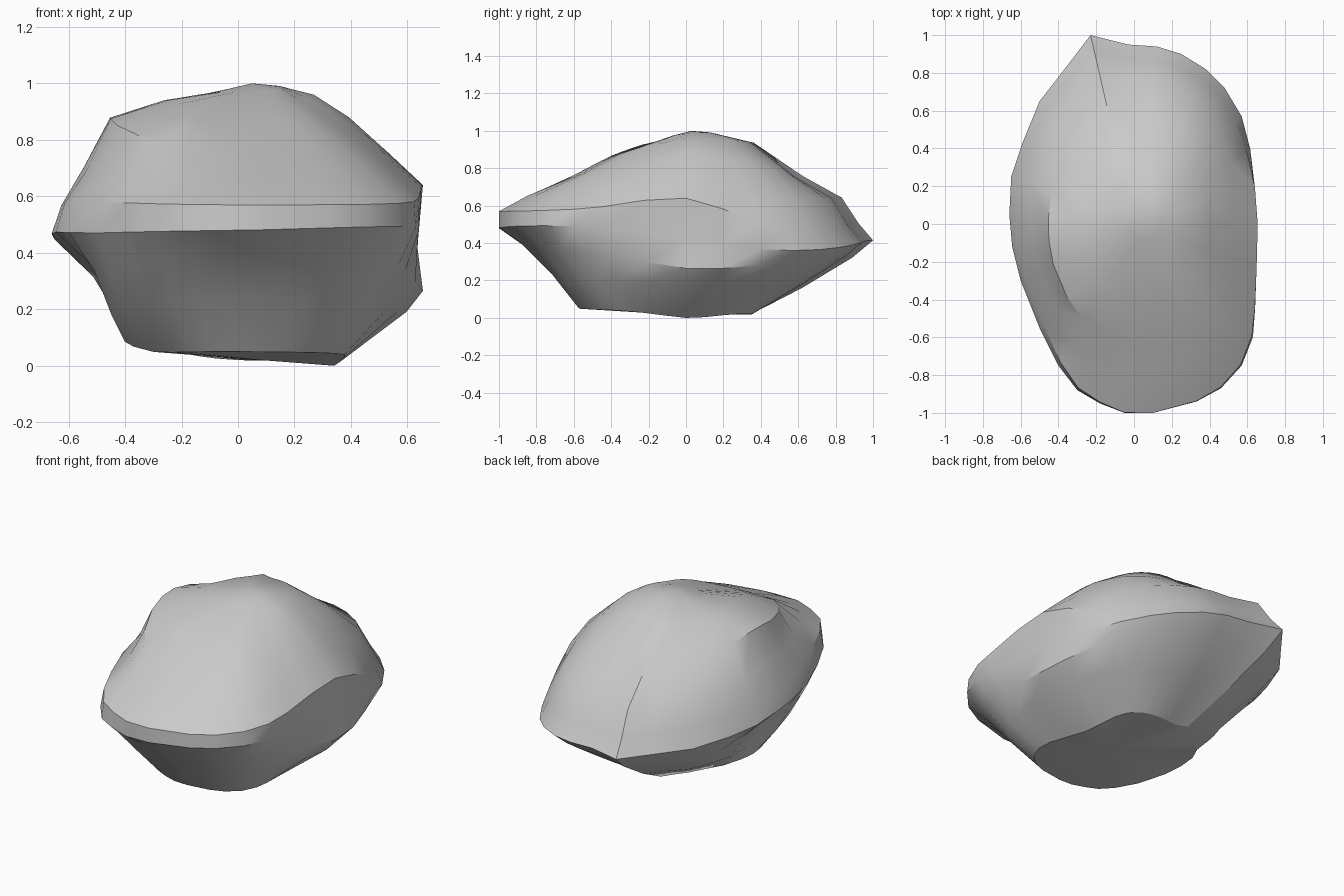
import bpy, bmesh, math

if "Cube" in bpy.data.objects:
    bpy.data.objects.remove(bpy.data.objects["Cube"])

# Plan outline of the rock (counter-clockwise from the right)
OUTLINE = [(.655, 0), (.65, .2), (.62, .4), (.57, .57), (.48, .72), (.38, .82), (.25, .9),
           (.12, .94), (-.03, .95), (-.23, 1), (-.36, .83), (-.5, .65), (-.59, .43),
           (-.65, .25), (-.66, .05), (-.645, -.12), (-.6, -.3), (-.5, -.55), (-.4, -.75),
           (-.3, -.88), (-.18, -.95), (-.05, -1), (.1, -1), (.33, -.94), (.46, -.87),
           (.57, -.75), (.63, -.6), (.645, -.45), (.65, -.22)]

# Side profiles every 45 degrees, bottom to top: (fraction of outline radius, height)
PROFILES = [
    [(.52, .0), (.91, .19), (1, .265), (.97, .42), (1, .64), (.82, .75), (.6, .88), (.41, .96)],
    [(.48, .02), (.74, .17), (.93, .29), (1, .36), (.95, .47), (.83, .65), (.63, .82), (.39, .95)],
    [(.36, .02), (.62, .16), (.9, .33), (1, .41), (.92, .5), (.83, .64), (.62, .75), (.36, .94)],
    [(.42, .05), (.65, .16), (.85, .29), (1, .42), (.94, .52), (.84, .66), (.65, .81), (.38, .93)],
    [(.61, .09), (.67, .18), (.76, .34), (1, .47), (.95, .57), (.83, .7), (.69, .88), (.4, .94)],
    [(.6, .05), (.79, .19), (.91, .34), (1, .47), (.96, .58), (.82, .67), (.71, .82), (.42, .93)],
    [(.57, .05), (.72, .24), (.87, .39), (1, .48), (1, .57), (.85, .65), (.6, .76), (.45, .84)],
    [(.6, .04), (.78, .2), (.9, .36), (1, .49), (.99, .58), (.84, .68), (.62, .8), (.38, .91)],
]


def blend(level, axis, angle):
    """Smooth periodic interpolation between the side profiles."""
    t = (angle / (math.pi / 4)) % 8
    i, f = int(t), t - int(t)
    a, b, c, d = (PROFILES[(i + k) % 8][level][axis] for k in (-1, 0, 1, 2))
    return b + .5 * f * (c - a + f * (2*a - 5*b + 4*c - d + f * (3*(b - c) + d - a)))


bm = bmesh.new()
rings = []
for level in range(8):
    ring = []
    for x, y in OUTLINE:
        ang = math.atan2(y, x)
        s = min(1, blend(level, 0, ang))
        ring.append(bm.verts.new((x * s, y * s, max(0, blend(level, 1, ang)))))
    rings.append(ring)

# Small crown ring and the closing centres
n = len(OUTLINE)
rings.append([bm.verts.new((.05 + x * .16, .03 + y * .11, .98 + .01 * x + .01 * y)) for x, y in OUTLINE])
bottom = bm.verts.new((.08, -.1, .02))
top = bm.verts.new((.05, .03, 1))

for low, high in zip(rings, rings[1:]):
    for i in range(n):
        j = (i + 1) % n
        bm.faces.new((low[i], low[j], high[j], high[i]))
for i in range(n):
    j = (i + 1) % n
    bm.faces.new((bottom, rings[0][j], rings[0][i]))
    bm.faces.new((top, rings[-1][i], rings[-1][j]))
bmesh.ops.recalc_face_normals(bm, faces=bm.faces)

# Boulder object
mesh = bpy.data.meshes.new("boulder")
bm.to_mesh(mesh)
bm.free()
boulder = bpy.data.objects.new("boulder", mesh)
bpy.context.collection.objects.link(boulder)
bpy.context.view_layer.objects.active = boulder
boulder.select_set(True)
bpy.ops.object.shade_smooth_by_angle(angle=math.radians(30))
